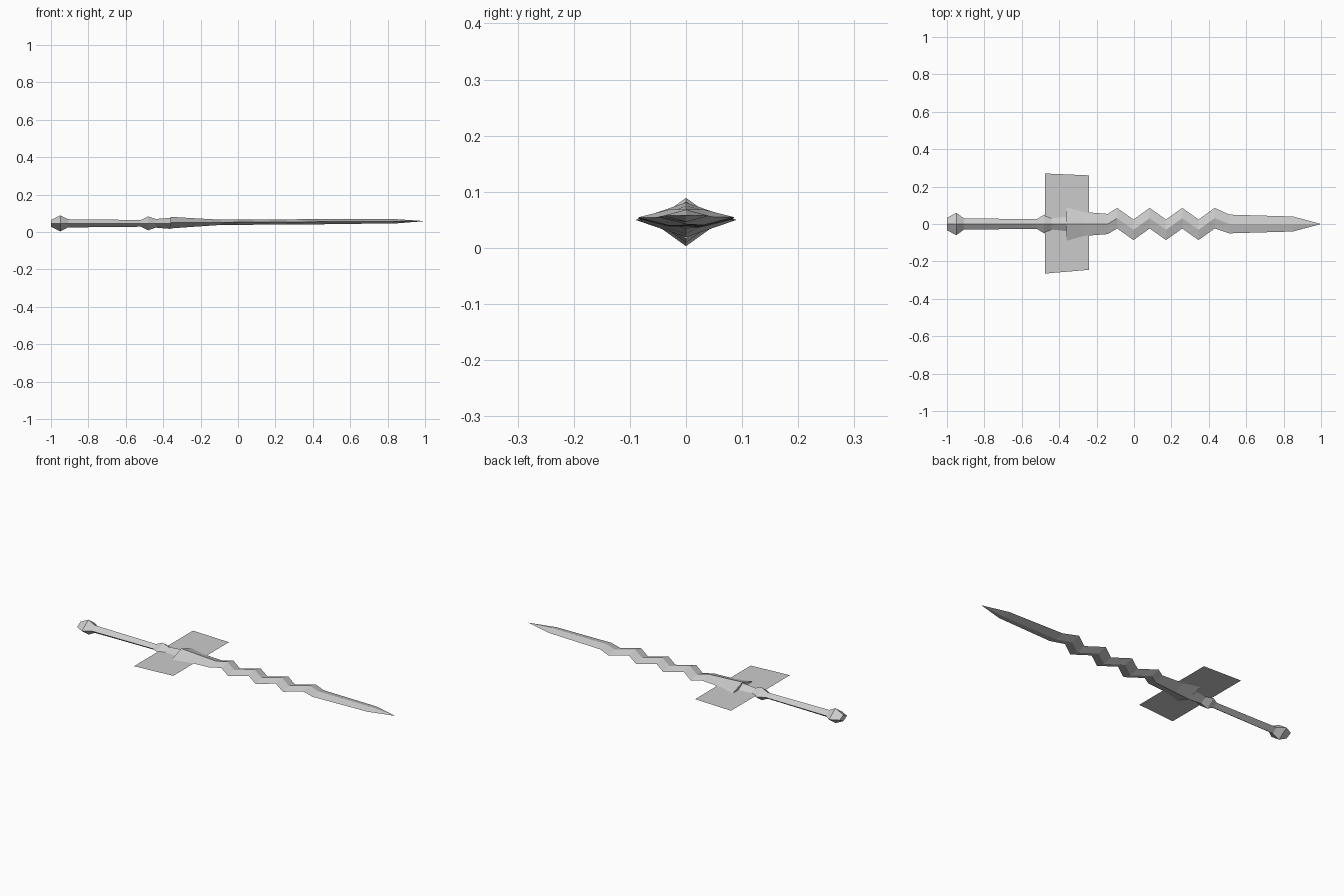
import bpy
import bmesh

default_cube = bpy.data.objects.get("Cube")
if default_cube:
    bpy.data.objects.remove(default_cube, do_unlink=True)

steel = bpy.data.materials.new("grey steel")
steel.use_nodes = True
steel.diffuse_color = (0.6, 0.6, 0.6, 1)
steel.node_tree.nodes["Principled BSDF"].inputs["Base Color"].default_value = steel.diffuse_color


def finish(name, bm):
    """Turn a bmesh into a flat shaded object."""
    mesh = bpy.data.meshes.new(name)
    bm.to_mesh(mesh)
    bm.free()
    mesh.materials.append(steel)
    part = bpy.data.objects.new(name, mesh)
    bpy.context.collection.objects.link(part)
    return part


def loft(name, sections, centre_z, cap_start=False, cap_end=False):
    """Skin diamond sections given as (x, y shift, half width, half height)."""
    bm = bmesh.new()
    rings = []
    for x, shift, width, height in sections:
        z = centre_z(x)
        corners = [(width, 0), (0, height), (-width, 0), (0, -height)]
        rings.append([bm.verts.new((x, shift + dy, z + dz)) for dy, dz in corners])
    for ring, following in zip(rings, rings[1:]):
        for i in range(len(ring)):
            j = (i + 1) % len(ring)
            bm.faces.new((ring[i], ring[j], following[j], following[i]))
    if cap_start:
        bm.faces.new(rings[0])
    if cap_end:
        bm.faces.new(rings[-1])
    bmesh.ops.remove_doubles(bm, verts=bm.verts[:], dist=0.0001)
    bmesh.ops.recalc_face_normals(bm, faces=bm.faces[:])
    return finish(name, bm)


def hilt_height(x):
    return 0.046


def blade_height(x):
    # The blade axis climbs slightly towards the tip
    return 0.052 + 0.006 * x


# Pommel: a faceted knob
loft("pommel", [(-1, 0, 0.033, 0.018), (-0.95, 0, 0.06, 0.043),
                (-0.91, 0, 0.03, 0.022)], hilt_height, cap_start=True)

# Grip: a long slim diamond bar
loft("grip", [(-0.91, 0, 0.03, 0.022), (-0.52, 0, 0.026, 0.018)], hilt_height)

# Collar: the flared knot above the grip and the neck under the blade
loft("collar", [(-0.52, 0, 0.026, 0.018), (-0.48, 0, 0.05, 0.037),
                (-0.44, 0, 0.036, 0.023), (-0.36, 0, 0.045, 0.03)],
     hilt_height, cap_end=True)

# Blade: flared shoulder, wavy middle, straight tapering point
sections = [(-0.36, 0, 0.09, 0.031), (-0.27, 0, 0.064, 0.025),
            (-0.14, 0, 0.054, 0.017)]
for bend in range(7):
    side = 1 if bend % 2 == 0 else -1
    sections.append((-0.09 + bend * 0.087, side * 0.031, 0.055, 0.014))
sections += [(0.51, 0, 0.05, 0.013), (0.85, 0, 0.04, 0.011), (1, 0, 0, 0)]
loft("blade", sections, blade_height, cap_start=True)

# Guard: one thin flat sheet crossing the hilt
sheet = bmesh.new()
outline = [(-0.475, -0.265), (-0.24, -0.245), (-0.24, 0.26), (-0.475, 0.27)]
sheet.faces.new([sheet.verts.new((x, y, 0.05)) for x, y in outline])
finish("guard_sheet", sheet)
